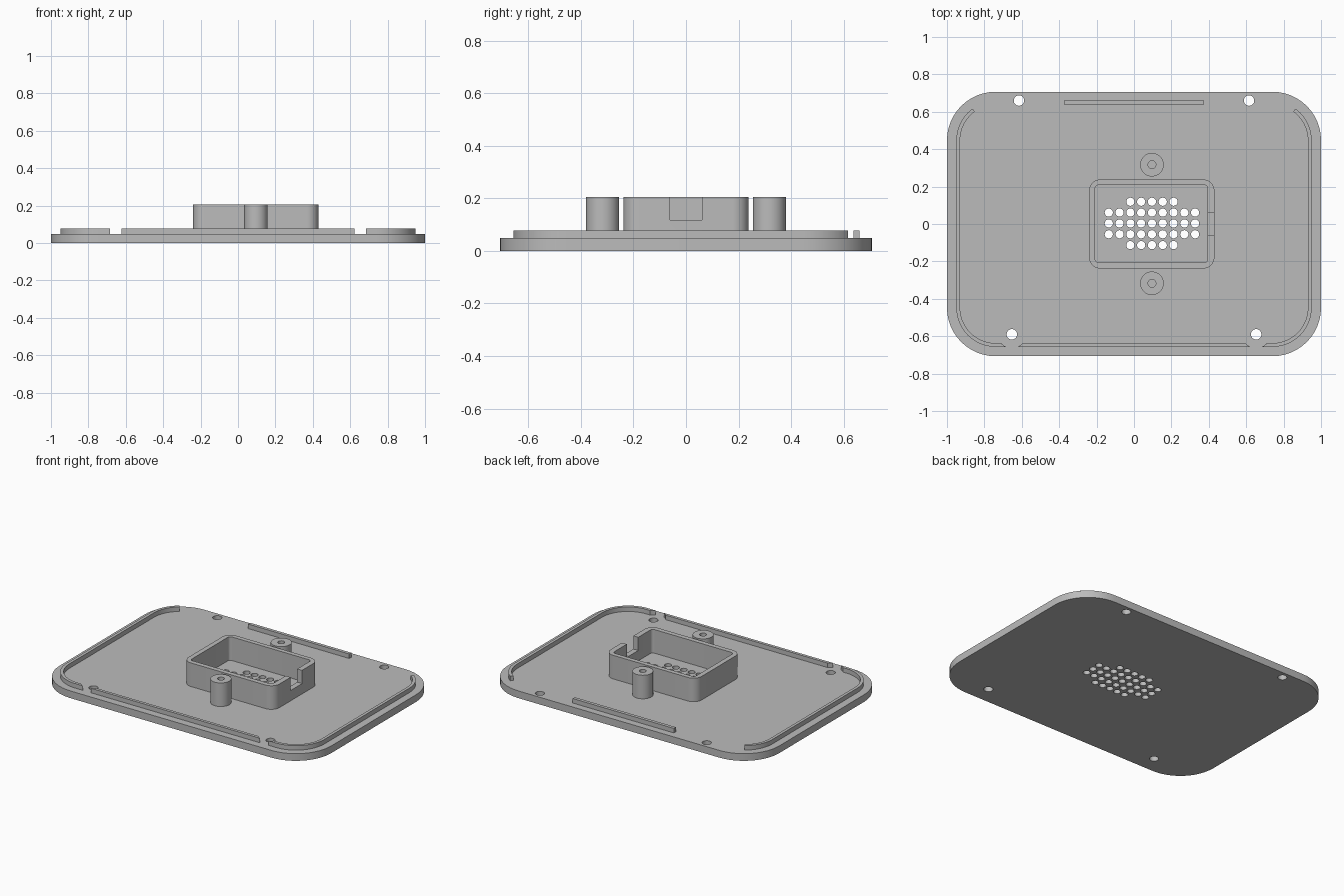
import bpy, bmesh
from math import sin, cos, pi

cube = bpy.data.objects.get("Cube")
if cube:
    bpy.data.objects.remove(cube, do_unlink=True)

GREY = (0.5, 0.5, 0.5, 1)
mat = bpy.data.materials.new("light grey plastic")
mat.use_nodes = True
mat.diffuse_color = GREY
mat.node_tree.nodes["Principled BSDF"].inputs["Base Color"].default_value = GREY

PLATE_TOP, LIP_TOP, BOX_TOP = 0.048, 0.078, 0.205


def arc(cx, cy, r, a0, a1, n):
    return [(cx + r * cos(a0 + (a1 - a0) * i / n),
             cy + r * sin(a0 + (a1 - a0) * i / n)) for i in range(n + 1)]


def circle(cx, cy, r, n=32):
    return arc(cx, cy, r, 0, 2 * pi, n)[:-1]


def rounded(x0, x1, y0, y1, r, n=12):
    corners = [(x1 - r, y1 - r), (x0 + r, y1 - r), (x0 + r, y0 + r), (x1 - r, y0 + r)]
    return [p for k, (cx, cy) in enumerate(corners)
            for p in arc(cx, cy, r, k * pi / 2, (k + 1) * pi / 2, n)]


def rect(x0, x1, y0, y1):
    return [(x0, y0), (x1, y0), (x1, y1), (x0, y1)]


def extrude(name, flats, z0, z1):
    """Extrude flat outlines upward; touching outlines are welded together."""
    bm = bmesh.new()
    for pts in flats:
        bm.faces.new([bm.verts.new((x, y, z0)) for x, y in pts])
    bmesh.ops.remove_doubles(bm, verts=bm.verts, dist=1e-5)
    top = bmesh.ops.extrude_face_region(bm, geom=bm.faces[:], use_keep_orig=True)
    verts = [v for v in top["geom"] if isinstance(v, bmesh.types.BMVert)]
    bmesh.ops.translate(bm, verts=verts, vec=(0, 0, z1 - z0))
    bmesh.ops.recalc_face_normals(bm, faces=bm.faces)
    mesh = bpy.data.meshes.new(name)
    bm.to_mesh(mesh)
    bm.free()
    mesh.materials.append(mat)
    ob = bpy.data.objects.new(name, mesh)
    bpy.context.collection.objects.link(ob)
    return ob


def activate(ob):
    bpy.ops.object.select_all(action="DESELECT")
    ob.select_set(True)
    bpy.context.view_layer.objects.active = ob


def cut(ob, flats, z0, z1):
    cutter = extrude("cutter", flats, z0, z1)
    cutter.hide_render = True
    mod = ob.modifiers.new("cut", "BOOLEAN")
    mod.operation, mod.solver, mod.object = "DIFFERENCE", "EXACT", cutter
    activate(ob)
    bpy.ops.object.modifier_apply(modifier=mod.name)
    bpy.data.objects.remove(cutter, do_unlink=True)


def finish(ob):
    activate(ob)
    bpy.ops.object.shade_smooth_by_angle(angle=pi / 6)


# Base plate with screw holes and a speaker grille
plate = extrude("base_plate", [rounded(-1, 1, -0.707, 0.707, 0.26)], 0, PLATE_TOP)
front_screws = [(s * 0.653, -0.59) for s in (-1, 1)]
back_screws = [(s * 0.615, 0.66) for s in (-1, 1)]
holes = [circle(x, y, 0.028) for x, y in front_screws + back_screws]
for row in range(-2, 3):
    reach = 2 if abs(row) == 2 else 4
    first = -2 if reach == 2 else -4
    holes += [circle(0.096 + col * 0.0577, 0.003 + row * 0.058, 0.022, 20)
              for col in range(first, reach + 1)]
cut(plate, holes, -0.1, 0.2)
finish(plate)


# Thin locating lip round the sides and front, relieved at the front screws
def lip_path(r):
    cx, cy, tail = 0.74, 0.447, 0.3 * pi
    return (arc(-cx, cy, r, pi - tail, pi, 10) + arc(-cx, -cy, r, pi, 1.5 * pi, 14)
            + arc(cx, -cy, r, 1.5 * pi, 2 * pi, 14) + arc(cx, cy, r, 0, tail, 10))


outer, inner = lip_path(0.21), lip_path(0.19)
strips = [(outer[i], outer[i + 1], inner[i + 1], inner[i]) for i in range(len(outer) - 1)]
lip = extrude("locating_lip", strips, PLATE_TOP, LIP_TOP)
cut(lip, [circle(x, y, 0.074) for x, y in front_screws], 0, 0.2)
finish(lip)

# Straight rib along the back
extrude("back_rib", [rect(-0.373, 0.373, 0.638, 0.66)], PLATE_TOP, LIP_TOP)

# Open speaker box with a cable notch in its left wall
box = extrude("speaker_box", [rounded(-0.24, 0.43, -0.238, 0.238, 0.06)], PLATE_TOP, BOX_TOP)
cut(box, [rounded(-0.208, 0.394, -0.206, 0.208, 0.018, 6)], 0, 0.3)
cut(box, [rect(0.35, 0.5, -0.06, 0.06)], 0.117, 0.3)
finish(box)

# Screw posts in front of and behind the box
for name, y in (("front_post", -0.317), ("back_post", 0.317)):
    post = extrude(name, [circle(0.096, y, 0.063, 40)], PLATE_TOP, BOX_TOP)
    cut(post, [circle(0.096, y, 0.021, 24)], 0, 0.3)
    finish(post)
